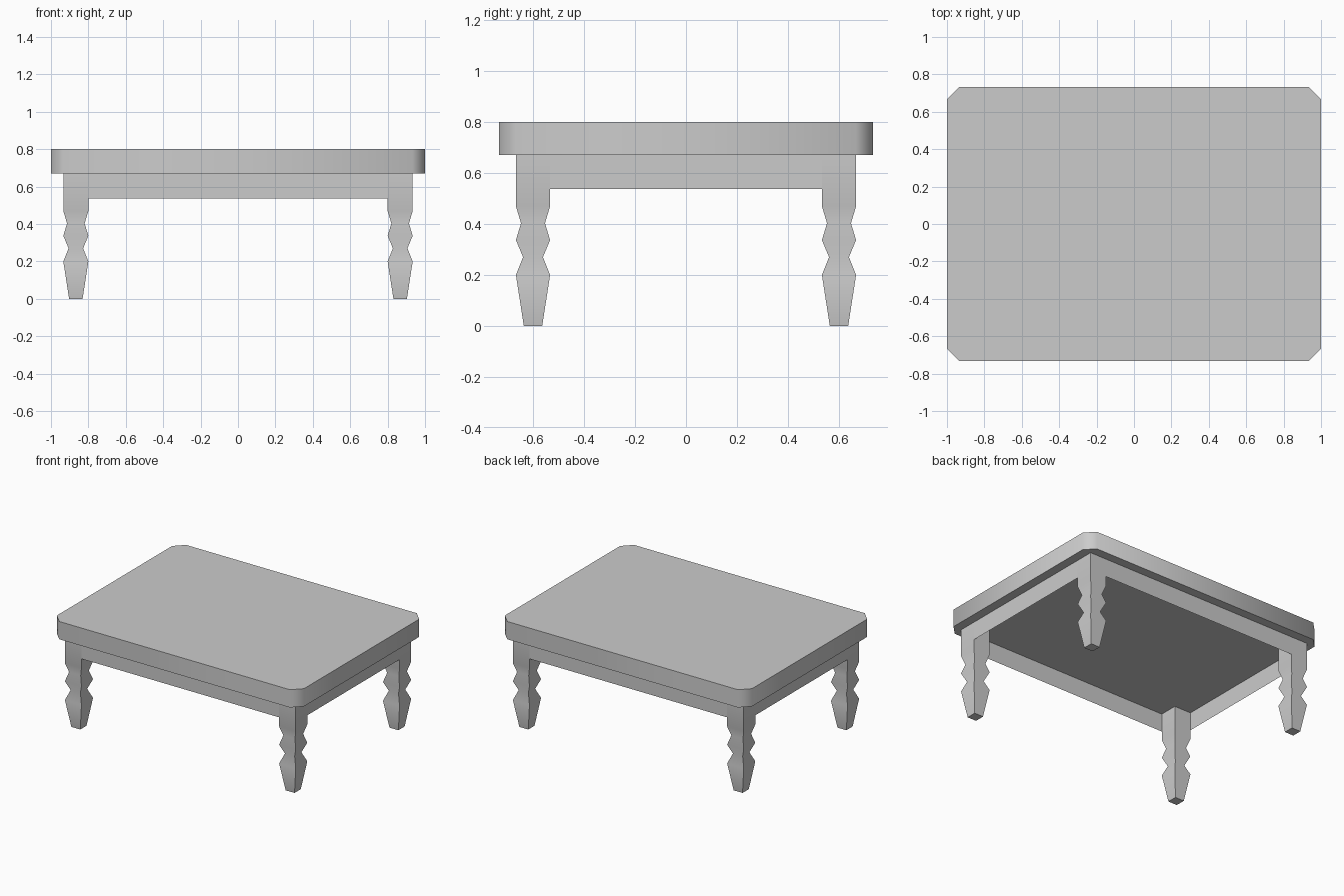
import bpy, bmesh, math

if "Cube" in bpy.data.objects:
    bpy.data.objects.remove(bpy.data.objects["Cube"])

HALF_X, HALF_Y, CUT = 1.0, 0.733, 0.067      # table top half sizes and corner cut
LEG_X, LEG_Y, LEG_W = 0.867, 0.6, 0.067      # leg centres and half width
APRON_Z, UNDER_Z, TOP_Z = 0.537, 0.67, 0.8

grey = bpy.data.materials.new("plain grey")
grey.use_nodes = True
colour = (0.6, 0.6, 0.6, 1)
grey.diffuse_color = colour
grey.node_tree.nodes["Principled BSDF"].inputs["Base Color"].default_value = colour


def loft(name, rings, capped=True):
    """Skin a stack of matching rings of points into a mesh."""
    bm = bmesh.new()
    loops = [[bm.verts.new(p) for p in ring] for ring in rings]
    for low, high in zip(loops, loops[1:]):
        for i in range(len(low)):
            j = (i + 1) % len(low)
            bm.faces.new((low[i], low[j], high[j], high[i]))
    if capped:
        bm.faces.new(loops[0][::-1])
        bm.faces.new(loops[-1])
    mesh = bpy.data.meshes.new(name)
    bm.to_mesh(mesh)
    bm.free()
    mesh.materials.append(grey)
    return mesh


def place(name, mesh, location=(0, 0, 0)):
    obj = bpy.data.objects.new(name, mesh)
    obj.location = location
    bpy.context.collection.objects.link(obj)
    return obj


def smooth(obj):
    bpy.ops.object.select_all(action="DESELECT")
    obj.select_set(True)
    bpy.context.view_layer.objects.active = obj
    bpy.ops.object.shade_smooth_by_angle(angle=math.radians(60))


# Table top: rectangle with cut corners, softly shaded rim
a, b = HALF_X - CUT, HALF_Y - CUT
outline = [(a, -HALF_Y), (HALF_X, -b), (HALF_X, b), (a, HALF_Y),
           (-a, HALF_Y), (-HALF_X, b), (-HALF_X, -b), (-a, -HALF_Y)]
top = place("table_top", loft("table_top", [[(x, y, z) for x, y in outline]
                                            for z in (UNDER_Z, TOP_Z)]))
smooth(top)

# Legs: square section with a turned-looking profile (height, half width)
profile = [(0, 0.036), (0.2, LEG_W), (0.27, 0.039), (0.337, LEG_W),
           (0.403, 0.047), (0.47, LEG_W), (UNDER_Z, LEG_W)]
corners = [(-1, -1), (1, -1), (1, 1), (-1, 1)]
leg_mesh = loft("leg", [[(sx * w, sy * w, z) for sx, sy in corners]
                        for z, w in profile])
for sx, sy in corners:
    name = ("front" if sy < 0 else "back") + ("_left" if sx > 0 else "_right") + "_leg"
    leg = place(name, leg_mesh, (sx * LEG_X, sy * LEG_Y, 0))
smooth(leg)

# Aprons: thin boards between the legs, flush with their outer faces
for name, turn, reach, span in (
        ("front_apron", 0, LEG_Y, LEG_X), ("left_apron", 1, LEG_X, LEG_Y),
        ("back_apron", 2, LEG_Y, LEG_X), ("right_apron", 3, LEG_X, LEG_Y)):
    bm = bmesh.new()
    s, y = span - LEG_W, -reach - LEG_W
    bm.faces.new([bm.verts.new(p) for p in (
        (-s, y, APRON_Z), (s, y, APRON_Z), (s, y, UNDER_Z), (-s, y, UNDER_Z))])
    mesh = bpy.data.meshes.new(name)
    bm.to_mesh(mesh)
    bm.free()
    mesh.materials.append(grey)
    place(name, mesh).rotation_euler.z = turn * math.pi / 2
